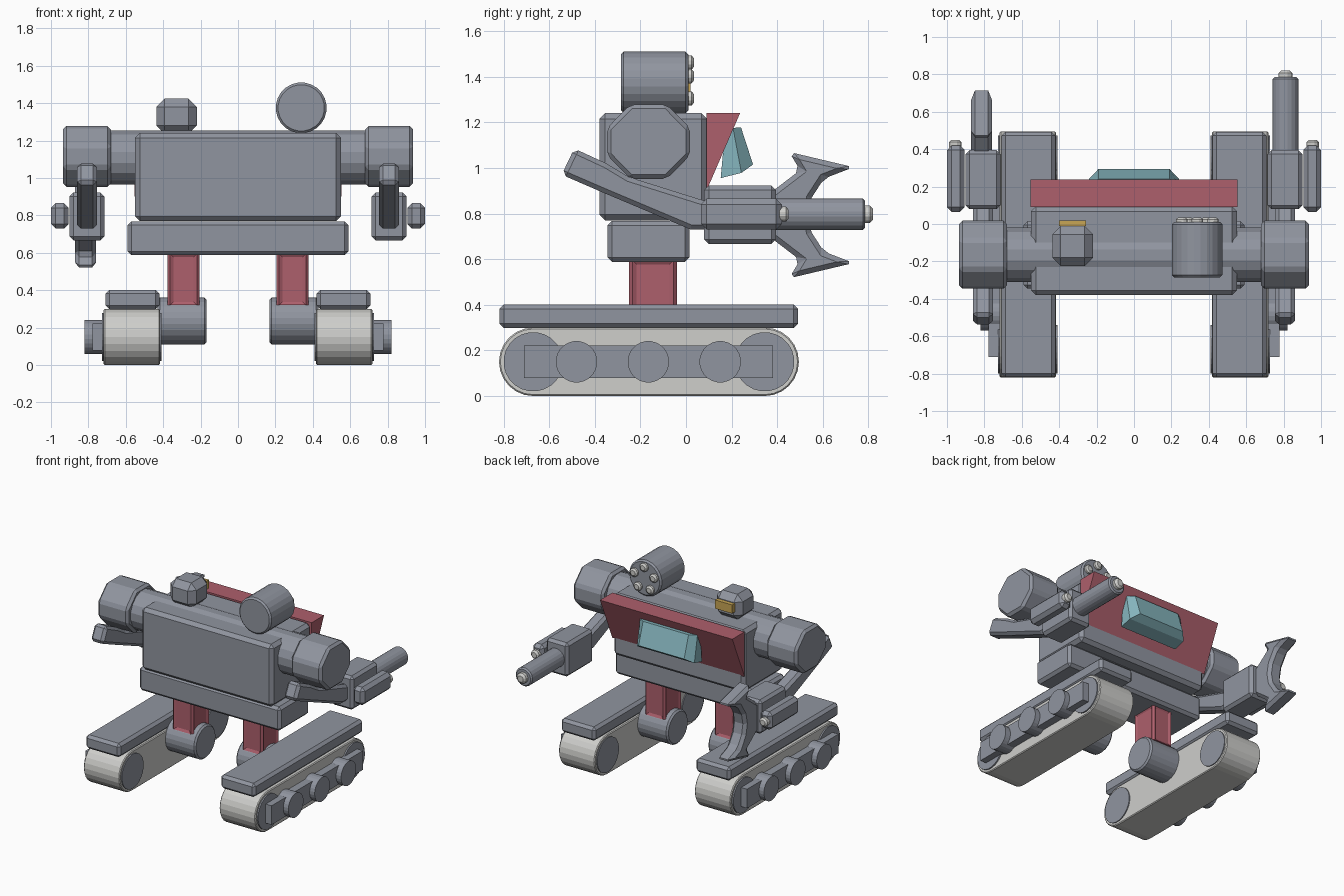
import bpy, bmesh
from math import cos, sin, pi, radians
from mathutils import Matrix, Vector

old = bpy.data.objects.get("Cube")
if old:
    bpy.data.objects.remove(old, do_unlink=True)


def material(name, rgb):
    m = bpy.data.materials.new(name)
    m.use_nodes = True
    m.diffuse_color = (*rgb, 1)
    m.node_tree.nodes["Principled BSDF"].inputs["Base Color"].default_value = (*rgb, 1)
    return m


STEEL = material("steel_grey", (0.28, 0.30, 0.35))
PALE = material("pale_grey", (0.62, 0.62, 0.60))
RED = material("dull_red", (0.42, 0.115, 0.15))
GLASS = material("pale_blue", (0.24, 0.47, 0.52))
GOLD = material("gold", (0.58, 0.38, 0.09))


def finish(bm, name, mat, bevel=0):
    bmesh.ops.recalc_face_normals(bm, faces=bm.faces)
    mesh = bpy.data.meshes.new(name)
    bm.to_mesh(mesh)
    bm.free()
    mesh.materials.append(mat)
    ob = bpy.data.objects.new(name, mesh)
    bpy.context.collection.objects.link(ob)
    if bevel:
        mod = ob.modifiers.new("bevel", 'BEVEL')
        mod.width = bevel
        mod.segments = 1
        mod.limit_method = 'ANGLE'
        mod.angle_limit = radians(30)
    return ob


def box(name, mat, x, y, z, bevel=0.015):
    """Box from three (low, high) ranges."""
    bm = bmesh.new()
    size = [abs(r[1] - r[0]) for r in (x, y, z)]
    mid = [(r[0] + r[1]) / 2 for r in (x, y, z)]
    bmesh.ops.create_cube(bm, size=1, matrix=Matrix.Translation(mid) @ Matrix.Diagonal((*size, 1)))
    return finish(bm, name, mat, bevel)


def prism(name, mat, profile, x0, x1, bevel=0):
    """Extrude a (y, z) outline along x."""
    bm = bmesh.new()
    face = bm.faces.new([bm.verts.new((x0, y, z)) for y, z in profile])
    geom = bmesh.ops.extrude_face_region(bm, geom=[face])["geom"]
    bmesh.ops.translate(bm, vec=(x1 - x0, 0, 0),
                        verts=[g for g in geom if isinstance(g, bmesh.types.BMVert)])
    return finish(bm, name, mat, bevel)


def cylinder(name, mat, start, end, r, sides=24, bevel=0, r_end=None):
    bm = bmesh.new()
    a, b = Vector(start), Vector(end)
    turn = (b - a).to_track_quat('Z', 'Y').to_matrix().to_4x4()
    bmesh.ops.create_cone(bm, cap_ends=True, segments=sides, radius1=r, radius2=r_end or r,
                          depth=(b - a).length,
                          matrix=Matrix.Translation((a + b) / 2) @ turn @ Matrix.Rotation(pi / sides, 4, 'Z'))
    return finish(bm, name, mat, bevel)


def nozzle(name, x, y, z, r, length):
    cylinder(name, PALE, (x, y - 0.01, z), (x, y + length * 0.6, z), r, 12)
    cylinder(name + "_tip", PALE, (x, y + length * 0.6, z), (x, y + length, z), r, 12, r_end=r * 0.6)


# Torso, pelvis and shoulder shaft
box("torso", STEEL, (-0.55, 0.55), (-0.38, 0.093), (0.77, 1.24), 0.025)
box("pelvis", STEEL, (-0.59, 0.59), (-0.345, 0.015), (0.588, 0.768), 0.02)
cylinder("shoulder_shaft", STEEL, (-0.7, -0.165, 1.11), (0.7, -0.165, 1.11), 0.148, 16)

# Sloped rear plate
prism("rear_plate", RED, [(0.09, 1.24), (0.237, 1.24), (0.09, 0.9)], -0.553, 0.553)

# Window block, narrowing outward
bm = bmesh.new()
sections = [(0.11, 1.15, 0.93, 0.24, 0.11), (0.206, 1.175, 0.978, 0.24, 0.243),
            (0.241, 1.178, 1.015, 0.19, 0.294)]
sections[0] = (0.17, 1.15, 0.955, 0.24, 0.152)
rings = [[bm.verts.new(p) for p in ((-h, yt, zt), (h, yt, zt), (h, yb, zb), (-h, yb, zb))]
         for yt, zt, zb, h, yb in sections]
bm.faces.new(rings[0])
bm.faces.new(rings[-1])
for a, b in zip(rings, rings[1:]):
    for i in range(4):
        j = (i + 1) % 4
        bm.faces.new((a[i], a[j], b[j], b[i]))
finish(bm, "window", GLASS)

# Head block with eye plate
box("head", STEEL, (-0.437, -0.22), (-0.225, -0.01), (1.235, 1.425), 0.045)
box("eye_plate", GOLD, (-0.4, -0.257), (-0.012, 0.02), (1.31, 1.375), 0)

# Rotary launcher
cylinder("launcher", STEEL, (0.338, -0.285, 1.375), (0.338, 0.01, 1.375), 0.136, 24, 0.012)
for k in range(5):
    a = pi / 2 + k * 2 * pi / 5
    nozzle("launcher_nozzle", 0.338 + 0.087 * cos(a), 0.01, 1.375 + 0.087 * sin(a), 0.032, 0.025)

# Parts shared by both sides
ARM = [(-0.545, 0.97), (-0.49, 1.085), (-0.35, 1.02), (-0.25, 0.96), (0.1, 0.85),
       (0.1, 0.73), (0.02, 0.73), (-0.36, 0.89)]
SHOULDER = [(-0.08, 0.163), (0.08, 0.163), (0.182, 0.06), (0.182, -0.06),
            (0.08, -0.163), (-0.08, -0.163), (-0.182, -0.06), (-0.182, 0.06)]
TRACK_Z, FRONT_Y, BACK_Y = 0.15, -0.67, 0.345
track = []
for centre, start in ((BACK_Y, -pi / 2), (FRONT_Y, pi / 2)):
    for i in range(13):
        a = start + pi * i / 12
        track.append((centre + 0.15 * cos(a), TRACK_Z + 0.15 * sin(a)))

for s, side in ((1, "left_"), (-1, "right_")):
    # Shoulder, arm and hand block
    prism(side + "shoulder", STEEL, [(y - 0.164, z + 1.115) for y, z in SHOULDER],
          s * 0.68, s * 0.935, 0.018)
    prism(side + "arm", STEEL, ARM, s * 0.755, s * 0.86, 0.02)
    box(side + "hand_block", STEEL, (s * 0.715, s * 0.9), (0.08, 0.395), (0.667, 0.922), 0.02)
    # Side gun
    box(side + "side_gun", STEEL, (s * 0.905, s * 1.0), (0.065, 0.42), (0.73, 0.865), 0.025)
    nozzle(side + "side_gun_nozzle", s * 0.955, 0.42, 0.797, 0.034, 0.03)

    # Leg with recessed panels
    leg = box(side + "leg", RED, (s * 0.205, s * 0.378), (-0.25, -0.04), (0.32, 0.595), 0)
    bm = bmesh.new()
    bm.from_mesh(leg.data)
    bmesh.ops.bevel(bm, geom=[e for e in bm.edges if abs(e.verts[0].co.z - e.verts[1].co.z) > 0.1],
                    offset=0.015, segments=1, affect='EDGES')
    walls = [f for f in bm.faces if f.calc_area() > 0.02 and abs(f.normal.z) < 0.1]
    bmesh.ops.inset_individual(bm, faces=walls, thickness=0.025, depth=-0.01)
    bm.to_mesh(leg.data)
    bm.free()

    # Ankle drum
    cylinder(side + "ankle", STEEL, (s * 0.168, -0.145, 0.235), (s * 0.43, -0.145, 0.235), 0.127, 24, 0.012)

    # Track, fender, wheels and side rail
    prism(side + "track", PALE, track, s * 0.417, s * 0.718, 0.006)
    box(side + "fender", STEEL, (s * 0.42, s * 0.708), (-0.818, 0.492), (0.298, 0.402), 0.02)
    for y in (FRONT_Y, BACK_Y):
        cylinder(side + "end_wheel", STEEL, (s * 0.41, y, TRACK_Z), (s * 0.728, y, TRACK_Z), 0.13, 24)
    box(side + "rail", STEEL, (s * 0.7, s * 0.778), (-0.71, 0.382), (0.078, 0.222), 0)
    for y in (-0.48, -0.165, 0.15):
        cylinder(side + "road_wheel", STEEL, (s * 0.7, y, TRACK_Z), (s * 0.82, y, TRACK_Z), 0.091, 24)

# Cannon on the left hand
cylinder("cannon", STEEL, (0.81, 0.3, 0.797), (0.81, 0.785, 0.797), 0.07, 20, 0.01)
nozzle("cannon_nozzle", 0.81, 0.785, 0.797, 0.04, 0.035)

# Claw on the right hand, mirrored above and below its centre line
half = [(0.36, 0.09), (0.50, 0.197), (0.452, 0.277), (0.735, 0.21), (0.605, 0.16), (0.55, 0.075)]
claw = [(y, 0.793 + z) for y, z in half] + [(0.535, 0.793)]
claw += [(y, 0.793 - z) for y, z in reversed(half)]
prism("claw", STEEL, claw, -0.872, -0.758, 0.022)
